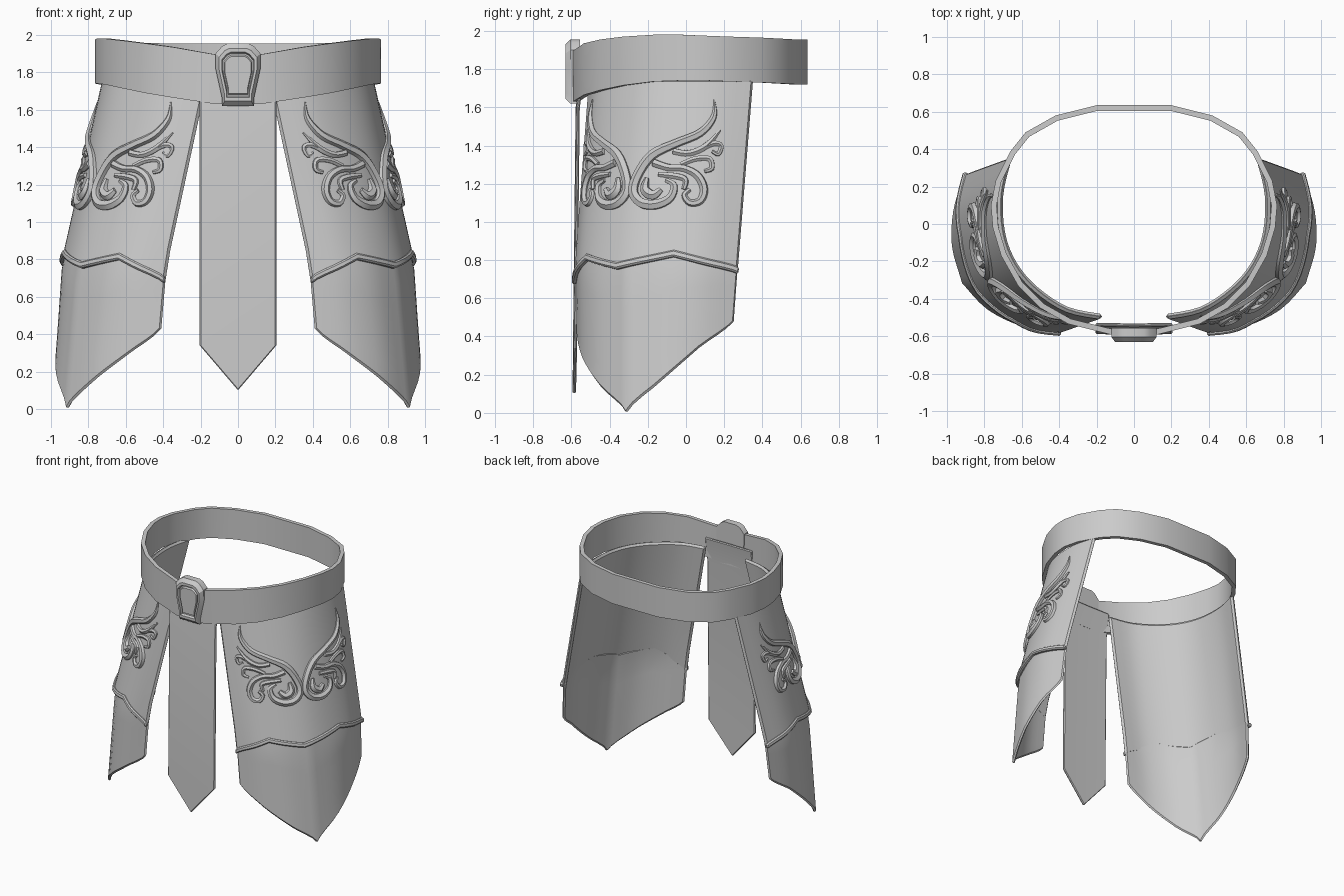
import bpy, bmesh
from mathutils import Vector

if "Cube" in bpy.data.objects:
    bpy.data.objects.remove(bpy.data.objects["Cube"])


def cat(pts, t, lo=0, hi=None):
    """Catmull-Rom point at index t, with neighbours limited to lo..hi."""
    hi = len(pts) - 1 if hi is None else hi
    i = max(lo, min(int(t), hi - 1))
    f = t - i
    p = [Vector(pts[max(lo, min(k, hi))]) for k in (i - 1, i, i + 1, i + 2)]
    return 0.5 * (2 * p[1] + (p[2] - p[0]) * f + (2 * p[0] - 5 * p[1] + 4 * p[2] - p[3]) * f ** 2
                  + (3 * p[1] - p[0] - 3 * p[2] + p[3]) * f ** 3)


def lerp_table(table, t):
    for (a, va), (b, vb) in zip(table, table[1:]):
        if t <= b:
            return va + (vb - va) * (t - a) / (b - a)
    return table[-1][1]


def finish(name, verts, faces, thick=0, bevel=0, mirror=False):
    me = bpy.data.meshes.new(name)
    me.from_pydata([tuple(v) for v in verts], [], faces)
    ob = bpy.data.objects.new(name, me)
    bpy.context.collection.objects.link(ob)
    if thick:
        m = ob.modifiers.new("thickness", 'SOLIDIFY')
        m.thickness, m.offset, m.use_even_offset = thick, -1, True
    if bevel:
        m = ob.modifiers.new("edge", 'BEVEL')
        m.width, m.segments, m.limit_method, m.angle_limit = bevel, 1, 'ANGLE', 1.0
    if mirror:
        m = ob.modifiers.new("mirror", 'MIRROR')
        m.use_mirror_merge = False
    bake(ob)
    return ob


def bake(ob):
    bpy.ops.object.select_all(action='DESELECT')
    ob.select_set(True)
    bpy.context.view_layer.objects.active = ob
    bpy.ops.object.convert(target='MESH')
    bpy.ops.object.shade_smooth_by_angle(angle=0.5)


# Thigh guard cross-sections, front edge to back edge, at three heights
TOP = [(.17, -.51), (.36, -.47), (.53, -.36), (.65, -.22), (.715, -.05), (.725, .16), (.68, .355)]
MID = [(.385, -.585), (.56, -.56), (.73, -.47), (.865, -.32), (.935, -.12), (.95, .08), (.90, .275)]
LOW = [(.45, -.585), (.64, -.55), (.81, -.46), (.93, -.32), (1.0, -.12), (1.0, .06), (.96, .22)]
UPPER_EDGE = [(0, .67), (1.5, .80), (2.75, .755), (4.25, .82), (6, .73)]
LOWER_EDGE = [(0, .43), (1, .28), (2, .14), (3, 0), (4, .18), (5, .34), (6, .48)]


def surf(u, z, out=0.0, crease=False):
    lo, hi = ((0, 3) if u < 3 else (3, 6)) if crease else (0, 6)

    def at(t):
        t = max(0, min(6, t))
        if z > .75:
            return cat(MID, t, lo, hi).lerp(cat(TOP, t, lo, hi), z - .75)
        return cat(LOW, t, lo, hi).lerp(cat(MID, t, lo, hi), z / .75)
    d = at(u + .02) - at(u - .02)
    n = Vector((d.y, -d.x)).normalized()
    p = at(u) + n * out
    return Vector((p.x, p.y, z))


def plate(name, top, bottom, rows, out, thick, bevel, crease=False):
    n = 24
    verts, faces = [], []
    for i in range(n + 1):
        u = i * 6 / n
        for j in range(rows + 1):
            verts.append(surf(u, top(u) + (bottom(u) - top(u)) * j / rows, out, crease))
    for i in range(n):
        for j in range(rows):
            a = i * (rows + 1) + j
            b = a + rows + 1
            faces.append((a, a + 1, b + 1, b))
    return finish(name, verts, faces, thick, bevel, True)


def upper_edge(u):
    return lerp_table(UPPER_EDGE, u)


plate("upper_thigh_plates", lambda u: 1.75, upper_edge, 6, 0, .03, .014)
plate("lower_thigh_plates", lambda u: upper_edge(u) + .04,
      lambda u: lerp_table(LOWER_EDGE, u), 6, -.01, .02, .012, True)
plate("thigh_plate_trim", lambda u: upper_edge(u) + .035, upper_edge, 1, .014, .03, .008)

# Winged scroll reliefs: (offset from guard centre, height, radius)
STROKES = [
    [(.40, 1.64, .003), (.405, 1.55, .016), (.345, 1.465, .022), (.23, 1.41, .024), (.11, 1.35, .028),
     (.04, 1.25, .028), (.02, 1.16, .028), (.07, 1.1, .028), (.15, 1.09, .028), (.22, 1.125, .024),
     (.235, 1.19, .02), (.19, 1.22, .012)],
    [(.12, 1.31, .022), (.2, 1.285, .02), (.28, 1.28, .02), (.35, 1.24, .022), (.385, 1.17, .022),
     (.37, 1.11, .02), (.32, 1.1, .018), (.29, 1.14, .015), (.315, 1.17, .012)],
    [(.22, 1.37, .018), (.3, 1.36, .018), (.38, 1.40, .018), (.44, 1.48, .006)],
    [(.34, 1.37, .014), (.41, 1.41, .016), (.45, 1.40, .014), (.44, 1.355, .012), (.41, 1.37, .008)],
    [(.26, 1.30, .014), (.33, 1.33, .016), (.4, 1.33, .016), (.415, 1.28, .014), (.38, 1.265, .01)],
    [(.15, 1.25, .014), (.24, 1.24, .018), (.29, 1.22, .016), (.285, 1.17, .012)],
    [(.09, 1.23, .012), (.085, 1.17, .027), (.13, 1.14, .027), (.17, 1.17, .016)],
]
cu = bpy.data.curves.new("scroll_relief", 'CURVE')
cu.dimensions, cu.bevel_depth, cu.bevel_resolution, cu.use_fill_caps = '3D', 1.0, 1, True
for stroke in STROKES:
    n = (len(stroke) - 1) * 4
    samples = [cat(stroke, k / 4) for k in range(n + 1)]
    for wing in (-1, 1):
        for side in (-1, 1):
            sp = cu.splines.new('POLY')
            sp.points.add(n)
            for pt, (s, z, r) in zip(sp.points, samples):
                p = surf(2.93 + wing * s * 6 / 1.17, z, .002)
                pt.co = (p.x * side, p.y, p.z, 1)
                pt.radius = max(r, .003)
relief = bpy.data.objects.new("scroll_relief", cu)
bpy.context.collection.objects.link(relief)
bake(relief)

# Belt: half outline as (x, y, bottom, top), mirrored into a ring
HALF = [(.12, -.592, 1.63, 1.895), (.35, -.535, 1.665, 1.935), (.5, -.45, 1.69, 1.955), (.62, -.33, 1.715, 1.97),
        (.71, -.17, 1.735, 1.98), (.755, -.02, 1.74, 1.98), (.765, .1, 1.74, 1.975), (.74, .23, 1.735, 1.97),
        (.66, .39, 1.73, 1.965), (.58, .49, 1.725, 1.96), (.42, .58, 1.72, 1.955), (.2, .635, 1.72, 1.955)]
ring = HALF + [(-x, y, b, t) for x, y, b, t in reversed(HALF)]
N = len(ring)
verts = [(x, y, z) for x, y, b, t in ring for z in (b, t)]
finish("belt", verts, [(2 * i, 2 * ((i + 1) % N), 2 * ((i + 1) % N) + 1, 2 * i + 1) for i in range(N)], .03)

# Hanging front panel with pointed end
verts = []
for z, y in ((1.8, -.545), (1.6, -.574), (.34, -.588)):
    verts += [(-.205, y, z), (0, y - .004, z), (.205, y, z)]
verts.append((0, -.594, .1))
finish("front_panel", verts, [(0, 3, 4, 1), (1, 4, 5, 2), (3, 6, 7, 4), (4, 7, 8, 5), (6, 9, 7), (7, 9, 8)],
       .018, .006)

# Buckle: stepped frame around a raised inner plate
R = [(.085, 1.62), (.085, 1.66), (.12, 1.82), (.12, 1.90), (.085, 1.94), (.055, 1.955)]
outline = R + [(-x, z) for x, z in reversed(R)]
layers = [(1, -.555), (1, -.605), (.84, -.632), (.72, -.632), (.68, -.612), (.63, -.612), (.59, -.625)]
M = len(outline)
verts = [(x * s, y, 1.785 + (z - 1.785) * s) for s, y in layers for x, z in outline]
faces = [(k * M + i, k * M + (i + 1) % M, (k + 1) * M + (i + 1) % M, (k + 1) * M + i)
         for k in range(len(layers) - 1) for i in range(M)]
faces += [tuple(reversed(range(M))), tuple(range((len(layers) - 1) * M, len(layers) * M))]
buckle = finish("buckle", verts, faces)
bm = bmesh.new()
bm.from_mesh(buckle.data)
bmesh.ops.recalc_face_normals(bm, faces=bm.faces)
bm.to_mesh(buckle.data)
bm.free()
